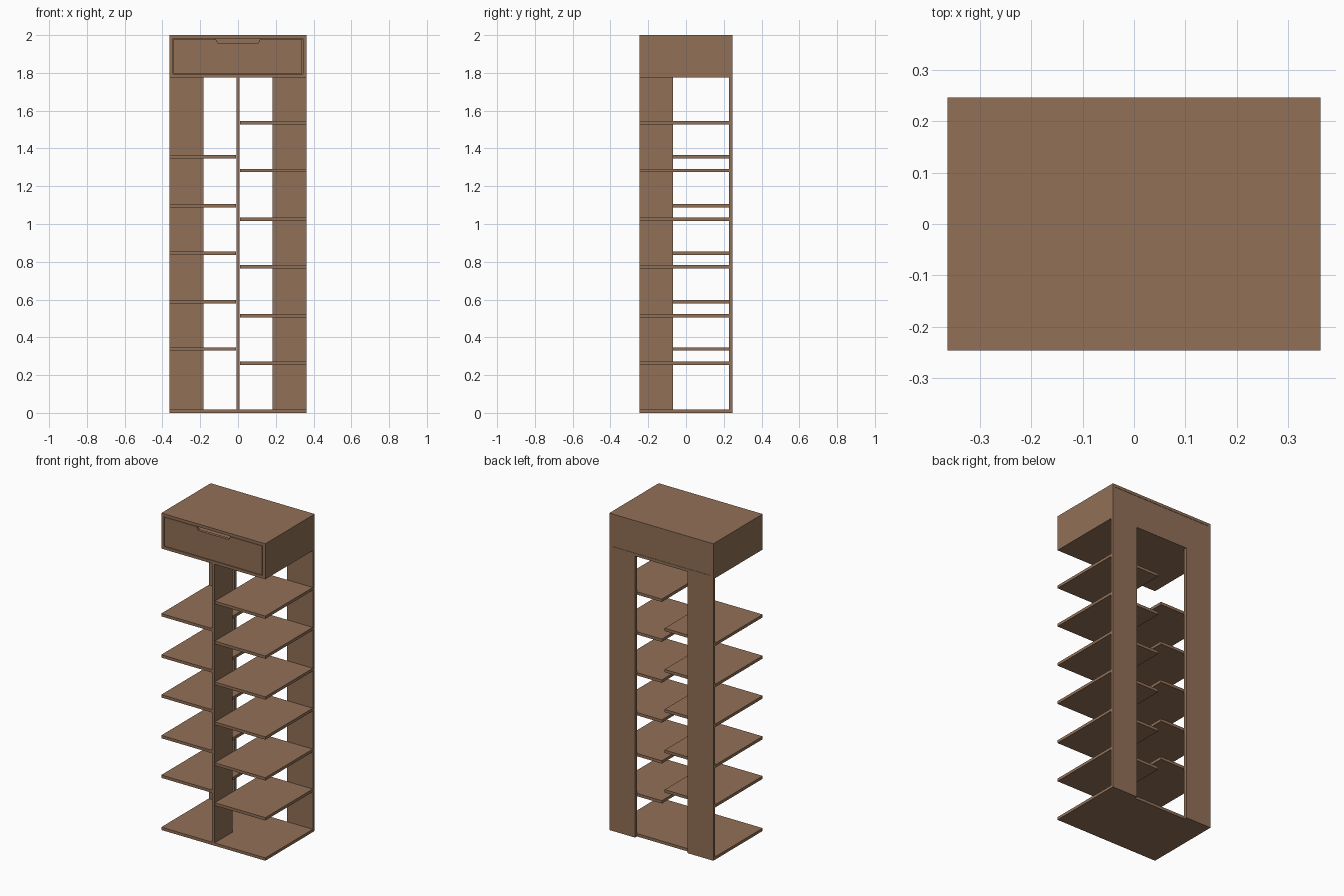
import bpy, bmesh

if "Cube" in bpy.data.objects:
    bpy.data.objects.remove(bpy.data.objects["Cube"])

wood = bpy.data.materials.new("brown_wood")
wood.diffuse_color = (0.283, 0.162, 0.095, 1.0)
wood.use_nodes = True
wood.node_tree.nodes["Principled BSDF"].inputs["Base Color"].default_value = wood.diffuse_color


def finish(bm, name):
    bmesh.ops.recalc_face_normals(bm, faces=bm.faces)
    me = bpy.data.meshes.new(name)
    bm.to_mesh(me)
    bm.free()
    me.materials.append(wood)
    ob = bpy.data.objects.new(name, me)
    bpy.context.collection.objects.link(ob)
    return ob


def box(name, x0, x1, y0, y1, z0, z1):
    bm = bmesh.new()
    bmesh.ops.create_cube(bm, size=1.0)
    for v in bm.verts:
        v.co.x = x1 if v.co.x > 0 else x0
        v.co.y = y1 if v.co.y > 0 else y0
        v.co.z = z1 if v.co.z > 0 else z0
    return finish(bm, name)


W, F, B, T = 0.363, -0.246, 0.246, 0.018
BACK = 0.227       # front face of the rear uprights
BOX = 1.776        # underside of the drawer case

# base and front divider
box("base", -W, W, F, BACK, 0, T)
box("front_divider", -0.009, 0.009, F, -0.07, T, BOX)

# rear uprights
for side, x0, x1 in (("left", -W, -0.183), ("right", 0.183, W)):
    box(side + "_rear_upright", x0, x1, BACK, B, 0, BOX)

# staggered shelves
for i, z in enumerate((0.338, 0.588, 0.845, 1.097, 1.357)):
    box(f"left_shelf_{i + 1}", -W, -0.010, F, BACK, z - T / 2, z + T / 2)
for i, z in enumerate((0.263, 0.515, 0.773, 1.025, 1.283, 1.535)):
    box(f"right_shelf_{i + 1}", 0.010, W, F, BACK, z - T / 2, z + T / 2)

# drawer case
box("case_top", -W, W, F, B, 2 - T, 2)
box("case_bottom", -W, W, F, B, BOX, BOX + T)
for side, x0, x1 in (("left", -W, -W + T), ("right", W - T, W)):
    box("case_side_" + side, x0, x1, F, B, BOX + T, 2 - T)
box("case_back", -W + T, W - T, B - T - 0.002, B - 0.002, BOX + T, 2 - T)

# drawer front with a trapezoid finger notch in its top edge
x0, x1, z0, z1 = -0.342, 0.339, BOX + T + 0.003, 2 - T - 0.003
profile = [(x0, z0), (x1, z0), (x1, z1), (0.117, z1), (0.108, 1.958),
           (-0.108, 1.958), (-0.117, z1), (x0, z1)]
bm = bmesh.new()
face = bm.faces.new([bm.verts.new((x, F + 0.001, z)) for x, z in profile])
ext = bmesh.ops.extrude_face_region(bm, geom=[face])
bmesh.ops.translate(bm, vec=(0, T, 0),
                    verts=[g for g in ext["geom"] if isinstance(g, bmesh.types.BMVert)])
finish(bm, "drawer_front")

# drawer tray
d0, d1 = F + T + 0.001, 0.20
box("drawer_floor", -0.33, 0.33, d0, d1, 1.80, 1.812)
box("drawer_rear", -0.33, 0.33, d1 - 0.014, d1, 1.812, 1.94)
for side, a, b in (("left", -0.33, -0.316), ("right", 0.316, 0.33)):
    box("drawer_side_" + side, a, b, d0, d1 - 0.014, 1.812, 1.94)
